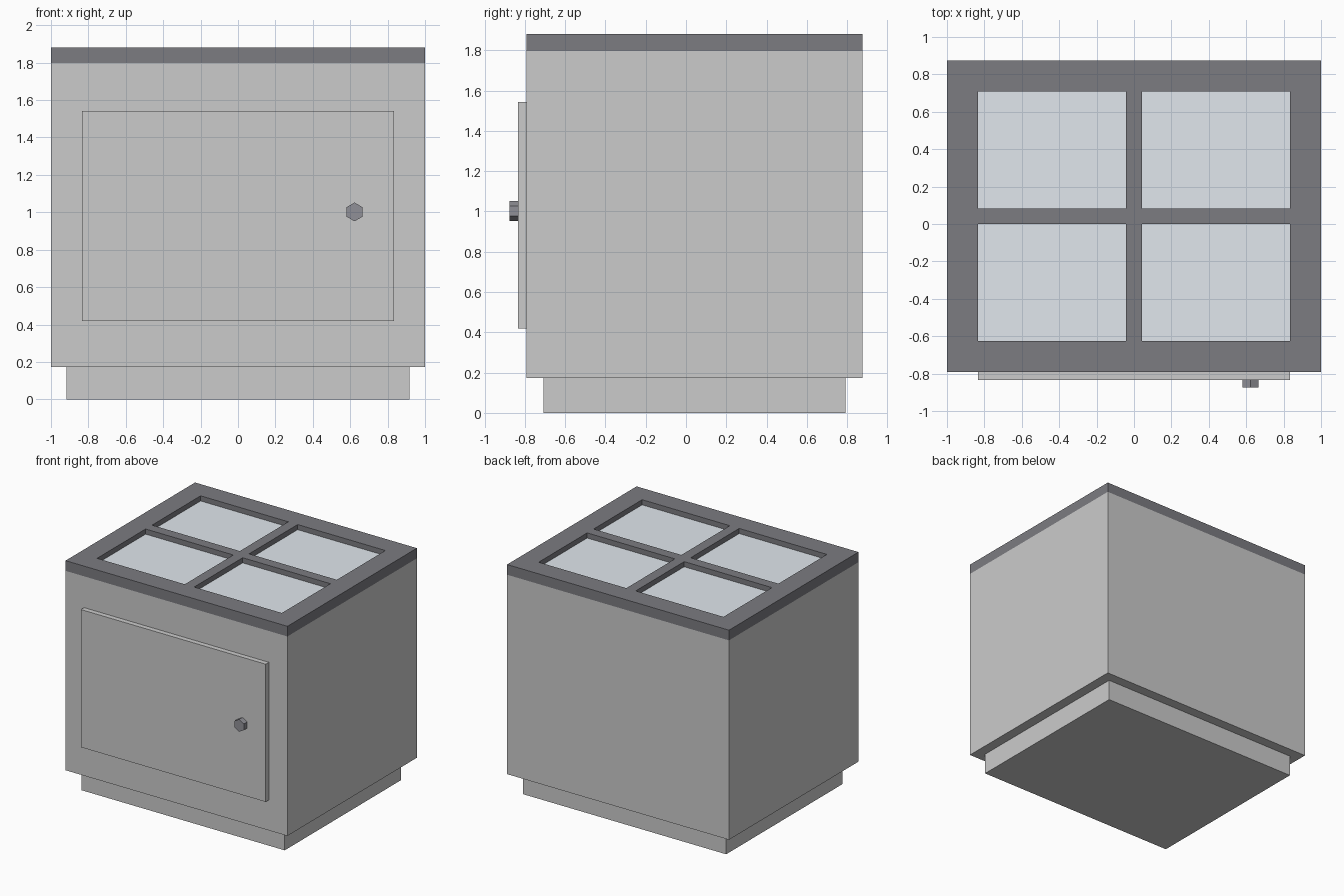
import bpy, bmesh
from math import pi

if "Cube" in bpy.data.objects:
    bpy.data.objects.remove(bpy.data.objects["Cube"])


def material(name, rgb):
    m = bpy.data.materials.new(name)
    m.diffuse_color = (*rgb, 1)
    m.use_nodes = True
    m.node_tree.nodes["Principled BSDF"].inputs["Base Color"].default_value = m.diffuse_color
    return m


def finish(name, bm, mat=None):
    bmesh.ops.recalc_face_normals(bm, faces=bm.faces)
    mesh = bpy.data.meshes.new(name)
    bm.to_mesh(mesh)
    bm.free()
    obj = bpy.data.objects.new(name, mesh)
    bpy.context.collection.objects.link(obj)
    if mat:
        mesh.materials.append(mat)
    return obj


def box(name, x, y, z, mat=None):
    bm = bmesh.new()
    bmesh.ops.create_cube(bm, size=1)
    for v in bm.verts:
        v.co = [lo if c < 0 else hi for c, (lo, hi) in zip(v.co, (x, y, z))]
    return finish(name, bm, mat)


dark = material("dark_frame", (0.2, 0.2, 0.22))
metal = material("knob_metal", (0.28, 0.28, 0.31))
glass = material("pale_glass", (0.75, 0.8, 0.85))

# Cabinet: recessed plinth, body and raised door
box("plinth", (-0.917, 0.917), (-0.708, 0.792), (0, 0.172))
box("body", (-1, 1), (-0.792, 0.875), (0.172, 1.797))
box("door", (-0.833, 0.833), (-0.833, -0.792), (0.42, 1.542))

# Window frame: a grid of cells with the four openings left out, extruded up
xs = (-1, -0.833, -0.042, 0.042, 0.833, 1)
ys = (-0.792, -0.625, 0, 0.083, 0.708, 0.875)
bm = bmesh.new()
grid = [[bm.verts.new((x, y, 1.797)) for y in ys] for x in xs]
for i in range(5):
    for j in range(5):
        if i % 2 and j % 2:
            box("glass_pane", xs[i:i + 2], ys[j:j + 2], (1.797, 1.838), glass)
        else:
            bm.faces.new((grid[i][j], grid[i + 1][j],
                          grid[i + 1][j + 1], grid[i][j + 1]))
ext = bmesh.ops.extrude_face_region(bm, geom=bm.faces[:], use_keep_orig=True)
bmesh.ops.translate(bm, vec=(0, 0, 0.083),
                    verts=[g for g in ext["geom"] if isinstance(g, bmesh.types.BMVert)])
finish("top_frame", bm, dark)

# Six-sided door knob, one corner pointing up
bpy.ops.mesh.primitive_cylinder_add(vertices=6, radius=0.05, depth=0.042,
                                    location=(0.623, -0.854, 1.002),
                                    rotation=(pi / 2, 0, 0))
knob = bpy.context.object
knob.name = "door_knob"
knob.data.materials.append(metal)
